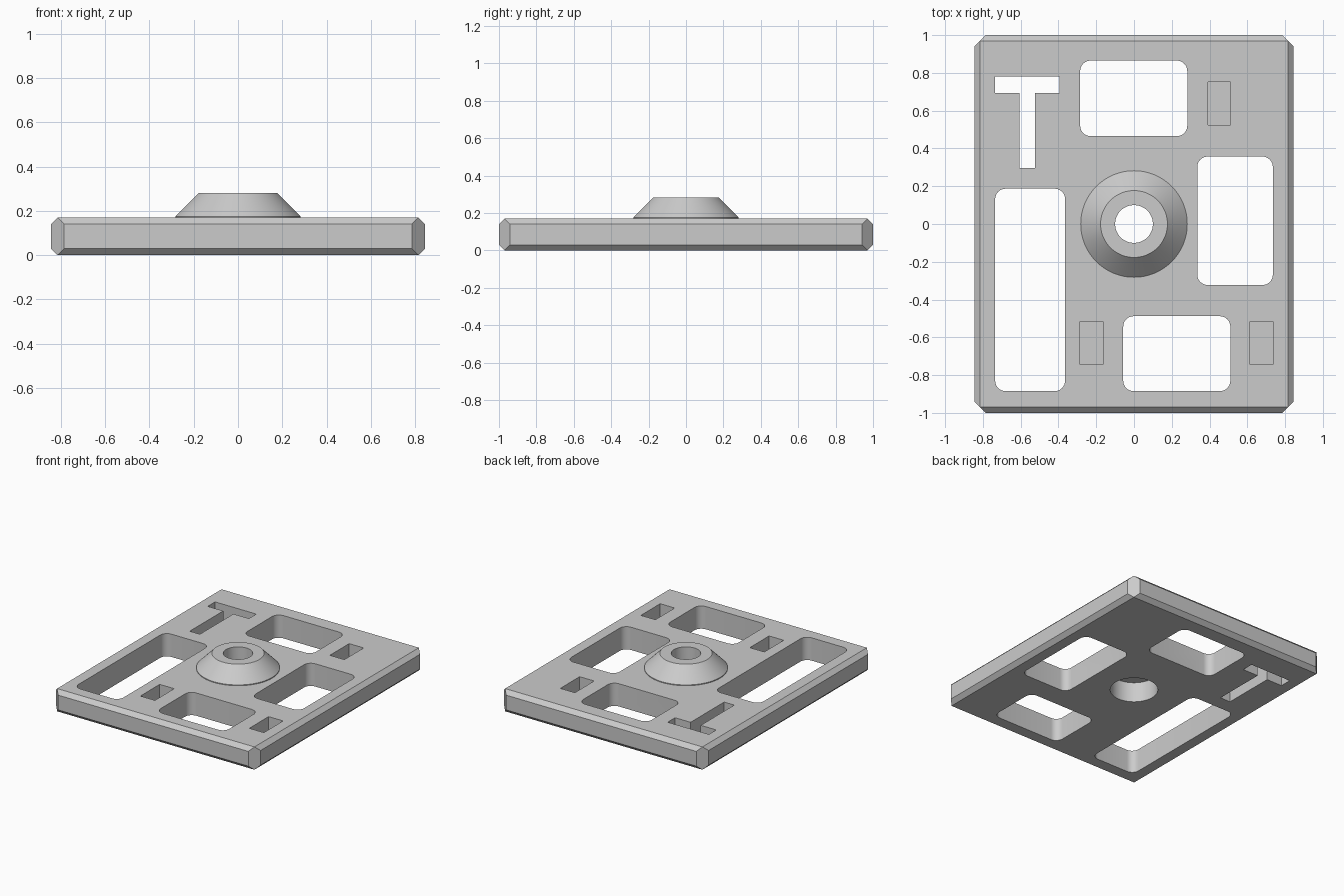
import bpy, bmesh, math
from mathutils import Vector

cube = bpy.data.objects.get("Cube")
if cube:
    bpy.data.objects.remove(cube, do_unlink=True)

grey = bpy.data.materials.new("plain_grey")
grey.use_nodes = True
colour = (0.6, 0.6, 0.6, 1)
grey.diffuse_color = colour
grey.node_tree.nodes["Principled BSDF"].inputs["Base Color"].default_value = colour

W, L, T = 0.845, 1.0, 0.17   # half width, half length, thickness
CH = 0.03                    # edge chamfer


def make_object(name, bm):
    bmesh.ops.recalc_face_normals(bm, faces=bm.faces)
    mesh = bpy.data.meshes.new(name)
    bm.to_mesh(mesh)
    bm.free()
    mesh.materials.append(grey)
    obj = bpy.data.objects.new(name, mesh)
    bpy.context.scene.collection.objects.link(obj)
    return obj


def prism(name, outline, z0, z1):
    bm = bmesh.new()
    face = bm.faces.new([bm.verts.new((x, y, z0)) for x, y in outline])
    top = bmesh.ops.extrude_face_region(bm, geom=[face])["geom"]
    bmesh.ops.translate(bm, vec=(0, 0, z1 - z0),
                        verts=[v for v in top if isinstance(v, bmesh.types.BMVert)])
    return make_object(name, bm)


def lathe(name, profile, steps=96):
    bm = bmesh.new()
    verts = [bm.verts.new((r, 0, z)) for r, z in profile]
    edges = [bm.edges.new(pair) for pair in zip(verts, verts[1:])]
    bmesh.ops.spin(bm, geom=verts + edges, cent=(0, 0, 0), axis=(0, 0, 1),
                   angle=math.tau, steps=steps)
    bmesh.ops.remove_doubles(bm, verts=bm.verts, dist=0.0001)
    return make_object(name, bm)


def rounded_rect(x0, x1, y0, y1, r=0.055, steps=8):
    corners = [(x1 - r, y1 - r), (x0 + r, y1 - r), (x0 + r, y0 + r), (x1 - r, y0 + r)]
    points = []
    for i, (cx, cy) in enumerate(corners):
        for k in range(steps + 1):
            a = (i + k / steps) * math.pi / 2
            points.append((cx + r * math.cos(a), cy + r * math.sin(a)))
    return points


def combine(target, tool, operation):
    mod = target.modifiers.new(tool.name, 'BOOLEAN')
    mod.operation = operation
    mod.solver = 'EXACT'
    mod.object = tool
    bpy.context.view_layer.objects.active = target
    bpy.ops.object.modifier_apply(modifier=mod.name)
    bpy.data.objects.remove(tool, do_unlink=True)


# Chamfered plate: hull of its corner points
bm = bmesh.new()
for sx in (-1, 1):
    for sy in (-1, 1):
        for z, edge_z in ((0, CH), (T, T - CH)):
            bm.verts.new((sx * (W - CH), sy * (L - CH), z))
            bm.verts.new((sx * W, sy * (L - 2 * CH), edge_z))
            bm.verts.new((sx * (W - 2 * CH), sy * L, edge_z))
bmesh.ops.convex_hull(bm, input=bm.verts)
bmesh.ops.dissolve_limit(bm, angle_limit=0.01, verts=bm.verts, edges=bm.edges)
plate = make_object("base_plate", bm)

# Conical boss in the middle, with a stepped bore
boss = lathe("boss", [(0, 0.1), (0.282, 0.1), (0.282, 0.176), (0.177, 0.282), (0, 0.282)])
combine(plate, boss, 'UNION')
bore = lathe("bore", [(0, -0.1), (0.163, -0.1), (0.163, 0.15), (0.1, 0.15), (0.1, 0.4), (0, 0.4)])
combine(plate, bore, 'DIFFERENCE')

# Rounded windows through the plate
for bounds in ((-0.285, 0.282, 0.465, 0.865), (0.335, 0.735, -0.323, 0.357),
               (-0.057, 0.51, -0.885, -0.488), (-0.735, -0.365, -0.885, 0.187)):
    combine(plate, prism("window", rounded_rect(*bounds), -0.1, 0.3), 'DIFFERENCE')

# Blind rectangular pockets
for x, y in ((0.451, 0.639), (-0.225, -0.631), (0.675, -0.631)):
    outline = [(x + sx * 0.06, y + sy * 0.114)
               for sx, sy in ((-1, -1), (1, -1), (1, 1), (-1, 1))]
    combine(plate, prism("pocket", outline, 0.05, 0.3), 'DIFFERENCE')

# Branched slot through the back left corner area
half = [(0.042, 0.297), (0.042, 0.693), (0.17, 0.693), (0.17, 0.78)]
outline = [(-0.565 + x, y) for x, y in half] + [(-0.565 - x, y) for x, y in reversed(half)]
combine(plate, prism("slot", outline, -0.1, 0.3), 'DIFFERENCE')

# Smooth the round walls, keep the edges sharp
bpy.ops.object.select_all(action='DESELECT')
plate.select_set(True)
bpy.context.view_layer.objects.active = plate
bpy.ops.object.shade_smooth_by_angle(angle=math.radians(25))
